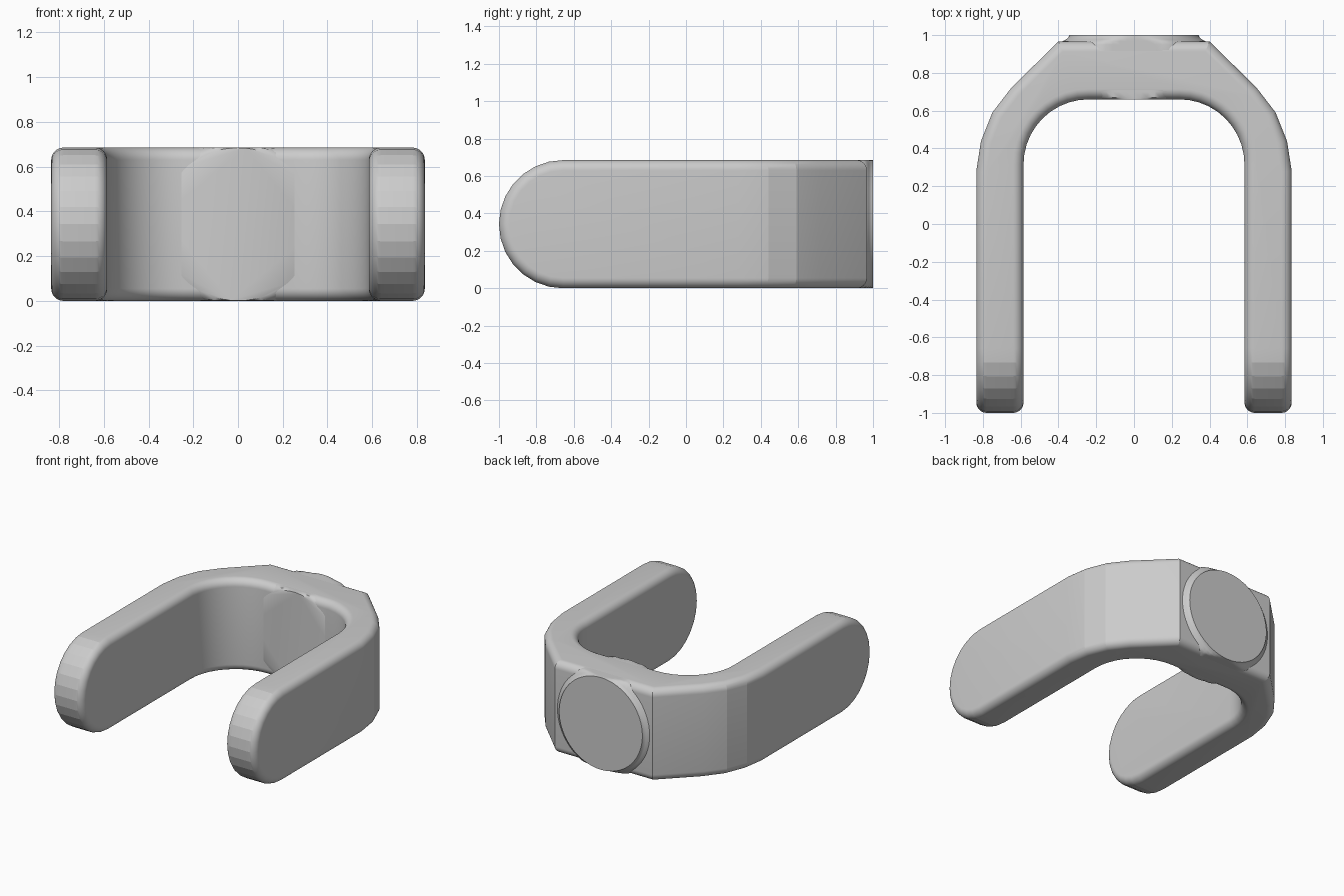
import bpy, bmesh
from math import sin, cos, pi, radians

if "Cube" in bpy.data.objects:
    bpy.data.objects.remove(bpy.data.objects["Cube"])

H = 0.685          # height of the yoke
R = H / 2          # radius of arm tips and boss


def make_object(name, bm):
    bmesh.ops.recalc_face_normals(bm, faces=bm.faces)
    mesh = bpy.data.meshes.new(name)
    bm.to_mesh(mesh)
    bm.free()
    obj = bpy.data.objects.new(name, mesh)
    bpy.context.collection.objects.link(obj)
    return obj


def prism(name, points, vec):
    bm = bmesh.new()
    face = bm.faces.new([bm.verts.new(p) for p in points])
    ext = bmesh.ops.extrude_face_region(bm, geom=[face])
    verts = [g for g in ext["geom"] if isinstance(g, bmesh.types.BMVert)]
    bmesh.ops.translate(bm, verts=verts, vec=vec)
    return make_object(name, bm)


def smooth(obj, angle):
    bpy.ops.object.select_all(action='DESELECT')
    obj.select_set(True)
    bpy.context.view_layer.objects.active = obj
    if obj.modifiers:
        bpy.ops.object.convert(target='MESH')
    bpy.ops.object.shade_smooth_by_angle(angle=radians(angle))


# U-shaped plan outline: right half, then mirrored
half = [(0.40, 0.967), (0.65, 0.72), (0.75, 0.59), (0.81, 0.44), (0.835, 0.28),
        (0.835, -1.2), (0.585, -1.2)]
half += [(0.24 + 0.345 * cos(i * pi / 20), 0.315 + 0.345 * sin(i * pi / 20))
         for i in range(11)]
outline = half + [(-x, y) for x, y in reversed(half)]
yoke = prism("yoke_body", [(x, y, -0.2) for x, y in outline], (0, 0, H + 0.4))

# Side outline that rounds the arm tips
side = [(-1.2, 1.5, 0), (-1.2, 1.5, H)]
side += [(-1.2, -1 + R - R * sin(i * pi / 14), R + R * cos(i * pi / 14))
         for i in range(15)]
cutter = prism("tip_cutter", side, (2.4, 0, 0))
cutter.hide_render = True

cut = yoke.modifiers.new("round_tips", 'BOOLEAN')
cut.operation = 'INTERSECT'
cut.solver = 'EXACT'
cut.object = cutter
bev = yoke.modifiers.new("soft_edges", 'BEVEL')
bev.width = 0.055
bev.segments = 8
bev.limit_method = 'ANGLE'
bev.angle_limit = radians(60)
smooth(yoke, 12)
bpy.data.objects.remove(cutter)

# Round boss through the bridge, flared into the body, flush with top and bottom
bm = bmesh.new()
N = 64
rings = []
for r, y in [(0.342, 0.659), (0.362, 0.670), (0.385, 0.70), (0.39, 0.95),
             (0.378, 0.968), (0.358, 0.978), (0.346, 0.99), (0.342, 1.0)]:
    rings.append([bm.verts.new((r * cos(2 * pi * i / N), y,
                                min(max(R + r * sin(2 * pi * i / N), 0.0005), H - 0.0005)))
                  for i in range(N)])
for a, b in zip(rings, rings[1:]):
    for i in range(N):
        j = (i + 1) % N
        bm.faces.new((a[i], a[j], b[j], b[i]))
bm.faces.new(rings[0])
bm.faces.new(rings[-1])
boss = make_object("bridge_boss", bm)
smooth(boss, 35)
